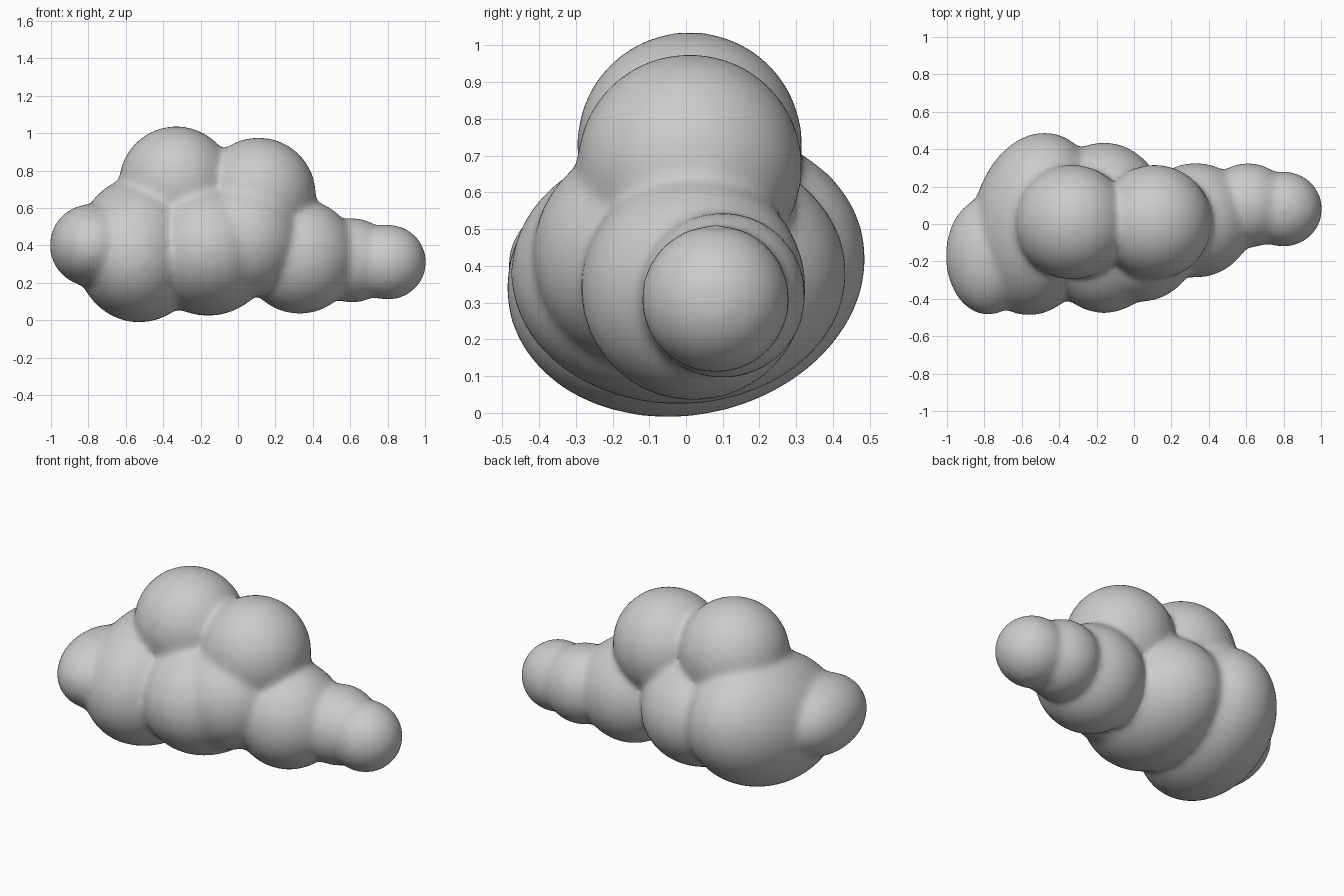
import bpy
import bmesh
from math import radians
from mathutils import Matrix, Vector, Euler

cube = bpy.data.objects.get("Cube")
if cube:
    bpy.data.objects.remove(cube)

# Soft grey material
grey = bpy.data.materials.new("cloud grey")
grey.use_nodes = True
grey.diffuse_color = (0.6, 0.6, 0.6, 1)
grey.node_tree.nodes["Principled BSDF"].inputs["Base Color"].default_value = grey.diffuse_color

bm = bmesh.new()


def puff(centre, radii, tilt=(0, 0, 0)):
    """Add one ellipsoidal puff to the cloud."""
    turn = Euler([radians(a) for a in tilt])
    bmesh.ops.create_icosphere(bm, subdivisions=5, radius=1,
                               matrix=Matrix.LocRotScale(Vector(centre), turn, Vector(radii)))


# Crown puffs
puff((-0.33, 0.01, 0.73), (0.3, 0.3, 0.3))
puff((0.11, 0.01, 0.67), (0.3, 0.3, 0.3))
# Body puffs
puff((-0.52, 0, 0.38), (0.34, 0.49, 0.38), (12, 0, -10))
puff((-0.16, -0.02, 0.38), (0.35, 0.45, 0.35))
puff((0.03, -0.11, 0.43), (0.3, 0.3, 0.3))
# Side puff
puff((-0.78, -0.17, 0.4), (0.22, 0.31, 0.215))
# Trailing puffs, shrinking towards the tip
puff((0.33, 0.02, 0.34), (0.3, 0.3, 0.3))
puff((0.61, 0.1, 0.32), (0.22, 0.22, 0.22))
puff((0.8, 0.08, 0.31), (0.2, 0.195, 0.195))

mesh = bpy.data.meshes.new("cloud")
bm.to_mesh(mesh)
bm.free()
mesh.materials.append(grey)
cloud = bpy.data.objects.new("cloud", mesh)
bpy.context.collection.objects.link(cloud)

# Fuse the puffs, soften the creases and restore the lost volume
fuse = cloud.modifiers.new("fuse", "REMESH")
fuse.mode = "VOXEL"
fuse.voxel_size = 0.018
fuse.use_smooth_shade = True
soften = cloud.modifiers.new("soften", "SMOOTH")
soften.factor = 0.5
soften.iterations = 20
restore = cloud.modifiers.new("restore", "DISPLACE")
restore.mid_level = 0
restore.strength = 0.007
